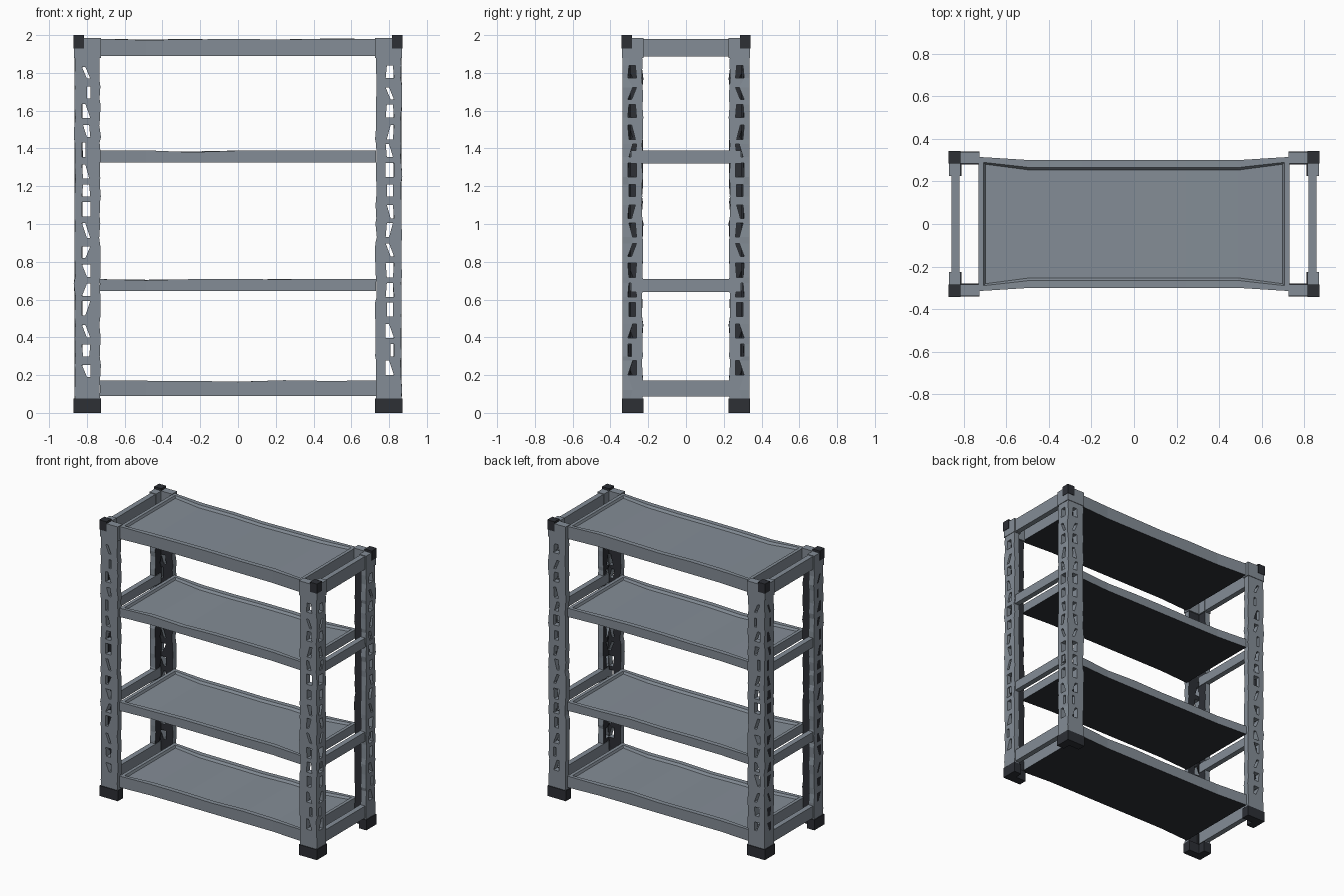
import bpy, bmesh, random

if "Cube" in bpy.data.objects:
    bpy.data.objects.remove(bpy.data.objects["Cube"])


def material(name, rgb):
    m = bpy.data.materials.new(name)
    m.diffuse_color = (*rgb, 1)
    m.use_nodes = True
    m.node_tree.nodes["Principled BSDF"].inputs["Base Color"].default_value = m.diffuse_color
    return m


STEEL = material("blue grey steel", (0.23, 0.265, 0.305))
DARK = material("dark charcoal", (0.026, 0.029, 0.036))


def make_object(name, bm, *mats):
    me = bpy.data.meshes.new(name)
    bm.to_mesh(me)
    bm.free()
    for m in mats:
        me.materials.append(m)
    ob = bpy.data.objects.new(name, me)
    bpy.context.collection.objects.link(ob)
    return ob


def box(name, lo, hi, mat):
    bm = bmesh.new()
    bmesh.ops.create_cube(bm, size=1)
    for v in bm.verts:
        v.co = [(a + b) / 2 + c * (b - a) for a, b, c in zip(lo, hi, v.co)]
    return make_object(name, bm, mat)


def angle_prism(name, sx, sy, z0, z1, grow, thick, mat):
    """Short L-shaped block around a post end."""
    x0, x1, y0, y1 = 0.73 - grow, 0.865 + grow, 0.23 - grow, 0.335 + grow
    pts = [(x0, y1), (x1, y1), (x1, y0), (x1 - thick, y0),
           (x1 - thick, y1 - thick), (x0, y1 - thick)]
    bm = bmesh.new()
    f = bm.faces.new([bm.verts.new((sx * x, sy * y, z0)) for x, y in pts])
    ext = bmesh.ops.extrude_face_region(bm, geom=[f])["geom"]
    bmesh.ops.translate(bm, vec=(0, 0, z1 - z0),
                        verts=[g for g in ext if isinstance(g, bmesh.types.BMVert)])
    if not f.is_valid or len(bm.faces) < 8:
        bm.faces.new(bm.verts[:6])
    bmesh.ops.recalc_face_normals(bm, faces=bm.faces)
    return make_object(name, bm, mat)


def post(name, sx, sy):
    """Perforated angle post: an L-shaped sheet with tapered holes, thickened."""
    rng = random.Random(5 + sx)          # front and back holes line up
    path = [(0.73, 0.335), (0.782, 0.335), (0.826, 0.335), (0.865, 0.335),
            (0.865, 0.308), (0.865, 0.262), (0.865, 0.23)]
    zs = [0.04, 0.12]
    for i in range(16):
        z = 0.195 + i * 0.105 + rng.uniform(-0.008, 0.008)
        zs += [z, z + rng.uniform(0.06, 0.08)]
    zs.append(1.93)
    bm = bmesh.new()
    rows = []
    for z in zs:
        a, b = rng.choice([(0, 0), (0.026, 0), (0, 0.026), (0.006, 0.006)])
        shift = [0, a, -b, 0, -b, a, 0]   # taper of the holes at this row
        row = []
        for k, (x, y) in enumerate(path):
            w = rng.uniform(-0.005, 0.005) if k in (0, 3, 6) else 0
            x, y = (x + shift[k] + w, y) if k < 4 else (x, y + shift[k] + w)
            row.append(bm.verts.new((sx * x, sy * y, z)))
        rows.append(row)
    for j in range(len(zs) - 1):
        for k in range(6):
            hole = j >= 2 and j % 2 == 0 and j < len(zs) - 2 and k in (1, 4)
            if hole and (k == 1 or sx > 0):
                continue
            quad = [rows[j][k], rows[j][k + 1], rows[j + 1][k + 1], rows[j + 1][k]]
            f = bm.faces.new(quad if sx * sy < 0 else quad[::-1])
            f.material_index = 1 if hole else 0
    ob = make_object(name, bm, STEEL, DARK)
    mod = ob.modifiers.new("thickness", 'SOLIDIFY')
    mod.thickness, mod.offset = 0.042, -1
    mod.material_offset = 1               # dark inner faces
    return ob


def shelf(name, z0, z1):
    """Tray: flared ends, recessed top panel, dark underside."""
    rng = random.Random(int(z0 * 100))
    bm = bmesh.new()
    bmesh.ops.create_cube(bm, size=1)
    for v in bm.verts:
        v.co = (v.co.x * 1.46, v.co.y * 0.6, z0 if v.co.z < 0 else z1)
    long_edges = [e for e in bm.edges if abs(e.verts[0].co.x - e.verts[1].co.x) > 1]
    bmesh.ops.subdivide_edges(bm, edges=long_edges, cuts=5, use_grid_fill=True)
    for v in bm.verts:
        if abs(v.co.x) > 0.7:
            v.co.y *= 1.05
        elif v.co.z > (z0 + z1) / 2:
            v.co.z += rng.uniform(-0.008, 0.002)
    bm.normal_update()
    top = [f for f in bm.faces if f.normal.z > 0.9]
    for f in bm.faces:
        f.material_index = 1 if f.normal.z < -0.9 else 0
    bmesh.ops.inset_region(bm, faces=top, thickness=0.035, depth=0)
    bmesh.ops.inset_region(bm, faces=top, thickness=0.012, depth=-0.016)
    return make_object(name, bm, STEEL, DARK)


# Four posts with feet and corner caps
for sx, side in ((-1, "left"), (1, "right")):
    for sy, face in ((-1, "front"), (1, "back")):
        tag = f"{face}_{side}"
        post("post_" + tag, sx, sy)
        angle_prism("foot_" + tag, sx, sy, 0, 0.075, 0.005, 0.06, DARK)
        angle_prism("cap_" + tag, sx, sy, 1.88, 1.985, 0.004, 0.055, STEEL)
        xs, ys = sorted((sx * 0.815, sx * 0.872)), sorted((sy * 0.285, sy * 0.342))
        box("cap_corner_" + tag, (xs[0], ys[0], 1.93), (xs[1], ys[1], 2.0), DARK)

# Shelves and the side bars at each level
for n, (z0, z1) in enumerate(((0.09, 0.172), (0.645, 0.708), (1.325, 1.388), (1.89, 1.98)), 1):
    shelf(f"shelf_{n}", z0, z1)
    for sx, side in ((-1, "left"), (1, "right")):
        xs = sorted((sx * 0.82, sx * 0.858))
        box(f"side_bar_{side}_{n}", (xs[0], -0.29, z0 - 0.004), (xs[1], 0.29, z1), STEEL)
